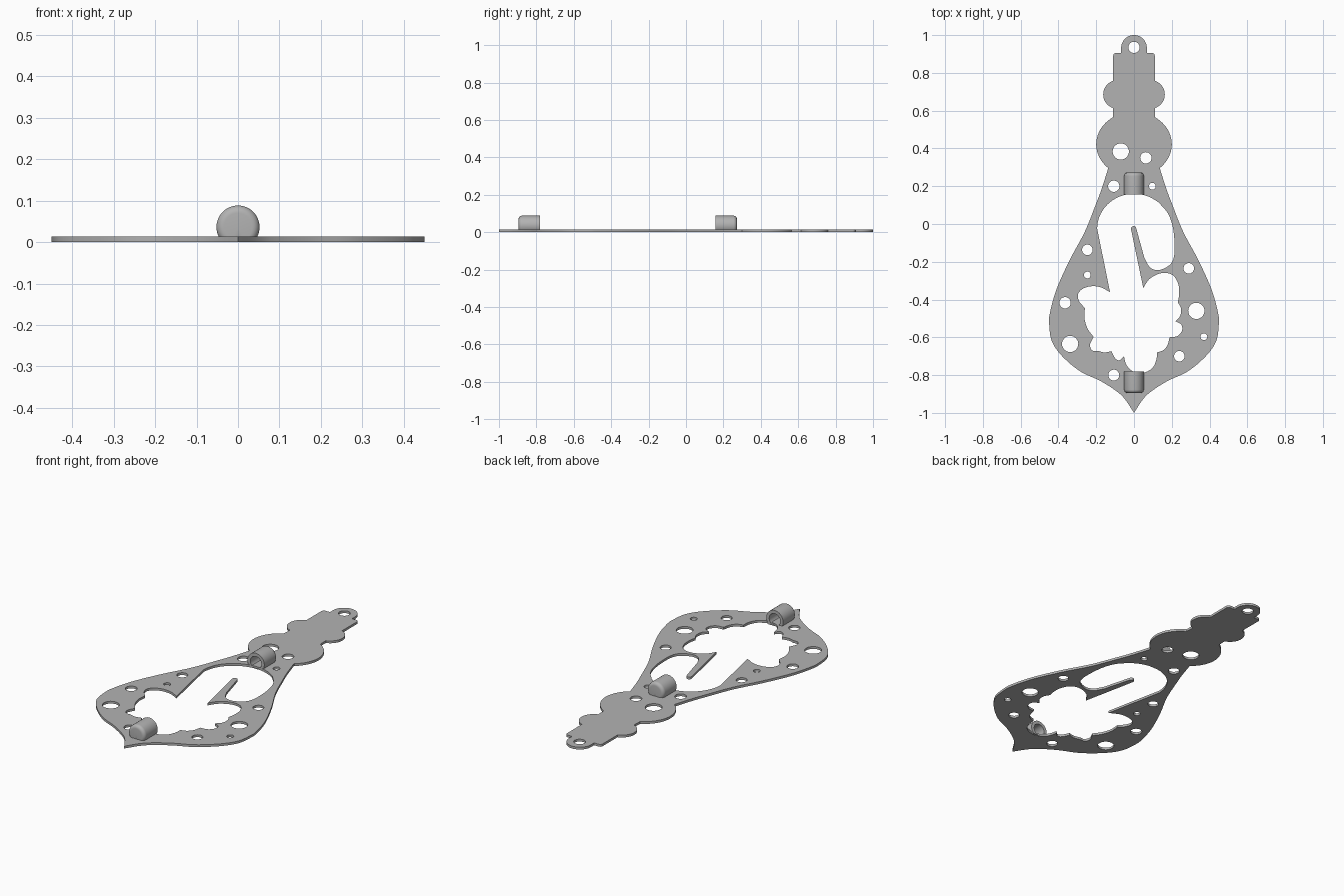
import bpy
import bmesh
from math import sin, cos, pi, radians
from mathutils import Vector

THICKNESS = 0.013
UNIT = 0.01          # sketch coordinates are in hundredths

if "Cube" in bpy.data.objects:
    bpy.data.objects.remove(bpy.data.objects["Cube"], do_unlink=True)

metal = bpy.data.materials.new("satin grey metal")
metal.use_nodes = True
grey = (0.45, 0.45, 0.45, 1.0)
metal.diffuse_color = grey
metal.node_tree.nodes["Principled BSDF"].inputs["Base Color"].default_value = grey


def arc(cx, cy, rx, ry, start, end, steps=20):
    """Points along an elliptical arc, angles in degrees."""
    angles = [radians(start + (end - start) * i / steps) for i in range(steps + 1)]
    return [(cx + rx * cos(a), cy + ry * sin(a)) for a in angles]


def smooth(points, steps=6):
    """Open smooth path through the given points."""
    pts = [Vector(p) for p in points]
    pts = [pts[0] * 2 - pts[1]] + pts + [pts[-1] * 2 - pts[-2]]
    path = []
    for a, b, c, d in zip(pts, pts[1:], pts[2:], pts[3:]):
        for i in range(steps):
            t = i / steps
            path.append(tuple(0.5 * (2 * b + (c - a) * t
                                     + (2 * a - 5 * b + 4 * c - d) * t ** 2
                                     + (3 * b - a - 3 * c + d) * t ** 3)))
    return path + [tuple(points[-1])]


def finish(obj):
    """Colour the part and smooth its curved walls."""
    obj.data.materials.clear()
    obj.data.materials.append(metal)
    bpy.ops.object.select_all(action='DESELECT')
    obj.select_set(True)
    bpy.context.view_layer.objects.active = obj
    bpy.ops.object.shade_smooth_by_angle(angle=radians(35))


def add_mesh(name, mesh):
    obj = bpy.data.objects.new(name, mesh)
    bpy.context.collection.objects.link(obj)
    finish(obj)
    return obj


def cut_sheet(name, loops):
    """Flat sheet from one outline and any number of inner cutouts."""
    sketch = bpy.data.curves.new(name + " sketch", 'CURVE')
    sketch.dimensions = '2D'
    sketch.fill_mode = 'BOTH'
    sketch.extrude = THICKNESS / 2
    for loop in loops:
        clean = [p for i, p in enumerate(loop)
                 if (Vector(p) - Vector(loop[i - 1])).length > 0.02]
        spline = sketch.splines.new('POLY')
        spline.points.add(len(clean) - 1)
        for point, (x, y) in zip(spline.points, clean):
            point.co = (x * UNIT, y * UNIT, 0, 1)
        spline.use_cyclic_u = True
    helper = bpy.data.objects.new(name + " sketch", sketch)
    bpy.context.collection.objects.link(helper)
    bpy.context.view_layer.update()
    graph = bpy.context.evaluated_depsgraph_get()
    mesh = bpy.data.meshes.new_from_object(helper.evaluated_get(graph))
    bpy.data.objects.remove(helper, do_unlink=True)
    bm = bmesh.new()
    bm.from_mesh(mesh)
    bmesh.ops.remove_doubles(bm, verts=bm.verts, dist=0.00005)
    bmesh.ops.recalc_face_normals(bm, faces=bm.faces)
    bmesh.ops.translate(bm, verts=bm.verts, vec=(0, 0, THICKNESS / 2))
    bm.to_mesh(mesh)
    bm.free()
    return add_mesh(name, mesh)


# Right half of the outline: hanging eye, shoulder, lobe, disc, pear body
half = arc(0, 93.2, 6.8, 6.8, 90, 0)
half += [(6.8, 90.5)] + arc(9.5, 89, 1.5, 1.5, 90, 0, 5)
half += [(11, 76)] + arc(8.7, 68.6, 7.6, 7.6, 72, -72)
half += [(11, 61.5)] + arc(0, 42.2, 20, 17.2, 56, -46, 28)
half += smooth([(13.5, 30), (17, 19), (20, 11), (26, -4), (34, -19), (41, -34.5),
                (44.5, -47), (44.9, -53), (43.5, -62), (38, -70), (28.5, -78),
                (18, -83), (10, -88), (5, -92.5), (0, -100)])
outline = half + [(-x, y) for x, y in reversed(half[1:-1])]

# Central cutout: arch, round pocket and pointed tongue
window = [(-12.7, -36)] + arc(0, -2.5, 19.5, 18.5, 180, 60, 24)
window += smooth([(13, 11.5), (18, 5.5), (20.6, -2), (21.5, -11), (21, -18),
                  (18.5, -22), (13, -24.4), (8.5, -23), (5.5, -18)])
window += arc(-0.2, -2.5, 1.4, 1.4, 10, 190, 8)

# Central cutout: leafy lower edge, one curve for each lobe
lobes = [
    [(4.9, -33.8), (8, -29.3), (12.5, -26.6), (17, -25.9), (21, -27.5),
     (23.5, -32), (23.9, -37), (23.2, -41.5)],
    [(23.2, -41.5), (24.8, -44.5), (24.5, -48.5), (21.9, -51.5)],
    [(21.9, -51.5), (25, -53.2), (25.4, -56.5), (23, -59.3), (18.8, -60)],
    [(18.8, -60), (17.8, -64), (15.5, -66.8), (12.2, -68)],
    [(12.2, -68), (11.8, -72), (9.8, -76.2), (6, -78.5), (2.5, -78.9),
     (-1.5, -77.5), (-4.2, -74.2), (-5.3, -70)],
    [(-5.3, -70), (-7.8, -72.2), (-10, -71), (-12, -67.3)],
    [(-12, -67.3), (-15.5, -68), (-19, -67.2)],
    [(-19, -67.2), (-22, -67), (-23.3, -64), (-21.4, -59.8)],
    [(-21.4, -59.8), (-24.5, -55.5), (-26.2, -50), (-26, -44.5)],
    [(-26, -44.5), (-29, -41), (-29.7, -37.5), (-27.5, -34.5), (-23, -33),
     (-18, -33.4), (-12.7, -36)],
]
for lobe in lobes:
    window += smooth(lobe)

# Round piercings: x, y, radius
piercings = [
    (0, 93.5, 3), (-7, 38.4, 4.3), (6.3, 35, 3), (-10.7, 20, 3), (9.7, 20, 1.8),
    (-24.7, -13.7, 2.8), (-24.7, -27, 1.8), (-36.5, -41.7, 3), (-33.8, -63.5, 4.3),
    (-10.7, -80, 2.9), (24, -70, 2.8), (37, -59.7, 1.8), (33, -46, 4.3),
    (29, -23.5, 2.8),
]
holes = [arc(x, y, r, r, 0, 360, 28)[:-1] for x, y, r in piercings]
cut_sheet("pierced_plate", [outline, window] + holes)


def socket(name, mouth_y, direction, sides=48):
    """Hollow round socket with a rounded closed end."""
    radius, bore, length, centre_z, fillet = 0.052, 0.034, 0.115, 0.036, 0.018
    profile = [(0, 0.085), (bore, 0.085), (bore, 0), (radius, 0)]
    profile += arc(radius - fillet, length - fillet, fillet, fillet, 0, 90, 6)
    profile += [(0, length)]
    bm = bmesh.new()
    verts = [bm.verts.new((r, t * direction, 0)) for r, t in profile]
    edges = [bm.edges.new(pair) for pair in zip(verts, verts[1:])]
    bmesh.ops.spin(bm, geom=verts + edges, cent=(0, 0, 0), axis=(0, 1, 0),
                   angle=2 * pi, steps=sides, use_duplicate=False)
    bmesh.ops.remove_doubles(bm, verts=bm.verts, dist=0.0001)
    bmesh.ops.recalc_face_normals(bm, faces=bm.faces)
    for v in bm.verts:                     # flat foot sunk in the plate
        v.co += Vector((0, mouth_y, centre_z))
        v.co.z = max(v.co.z, 0.001)
    mesh = bpy.data.meshes.new(name)
    bm.to_mesh(mesh)
    bm.free()
    return add_mesh(name, mesh)


# Two sockets facing each other across the window
socket("rear_socket", 0.157, 1)
socket("front_socket", -0.78, -1)
